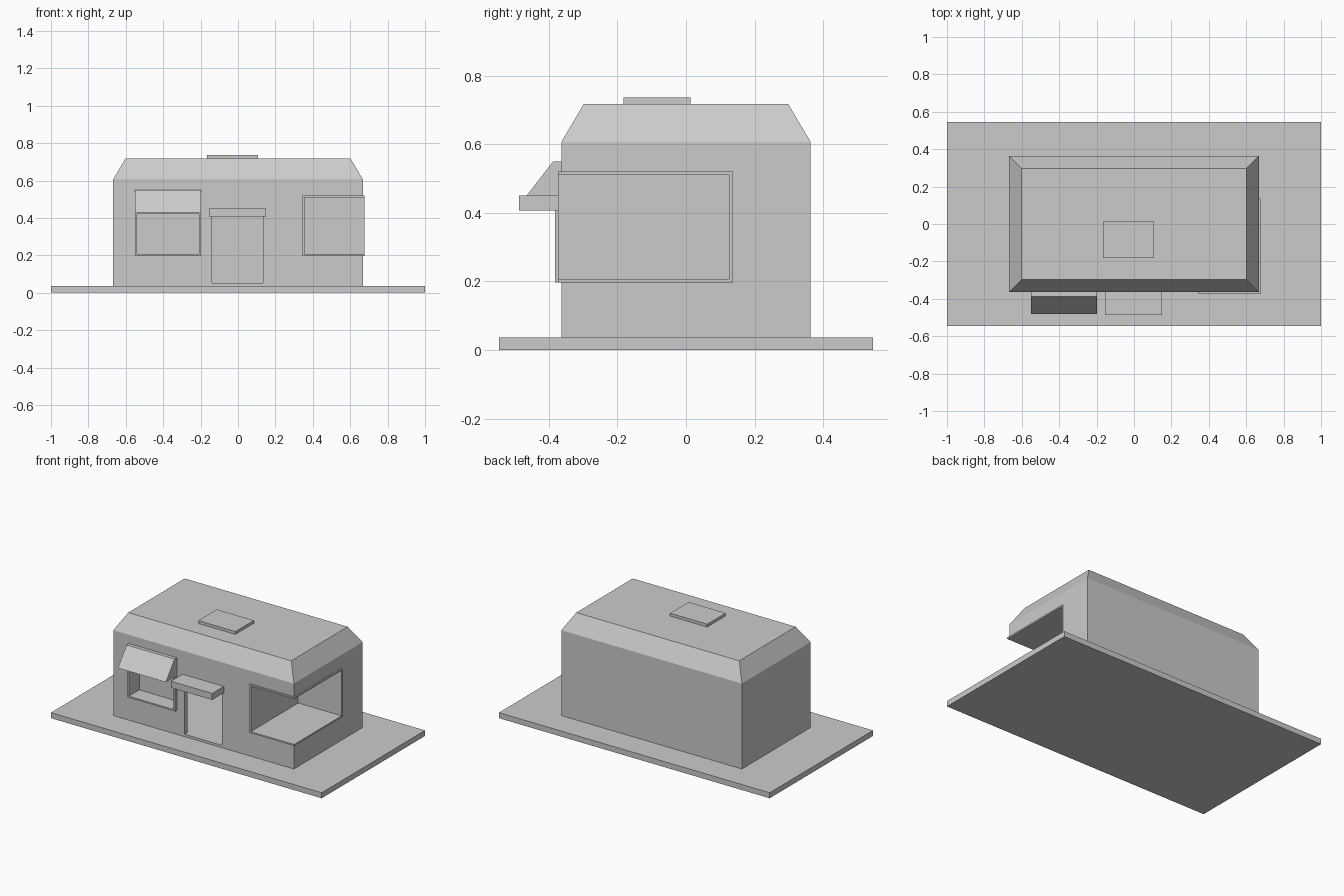
import bpy
import bmesh

old = bpy.data.objects.get("Cube")
if old:
    bpy.data.objects.remove(old, do_unlink=True)

grey = bpy.data.materials.new("plain grey")
grey.use_nodes = True
COLOUR = (0.6, 0.6, 0.6, 1)
grey.diffuse_color = COLOUR
grey.node_tree.nodes["Principled BSDF"].inputs["Base Color"].default_value = COLOUR


def finish(name, bm):
    bmesh.ops.recalc_face_normals(bm, faces=bm.faces)
    mesh = bpy.data.meshes.new(name)
    bm.to_mesh(mesh)
    bm.free()
    mesh.materials.append(grey)
    obj = bpy.data.objects.new(name, mesh)
    bpy.context.collection.objects.link(obj)
    return obj


def box(name, x, y, z):
    """Box between the given (low, high) limits."""
    bm = bmesh.new()
    bmesh.ops.create_cube(bm, size=1)
    for v in bm.verts:
        v.co = [lim[0] if c < 0 else lim[1] for c, lim in zip(v.co, (x, y, z))]
    return finish(name, bm)


def cut(target, cutter):
    mod = target.modifiers.new("cut", "BOOLEAN")
    mod.operation = "DIFFERENCE"
    mod.solver = "EXACT"
    mod.object = cutter
    bpy.context.view_layer.objects.active = target
    bpy.ops.object.modifier_apply(modifier=mod.name)
    bpy.data.objects.remove(cutter, do_unlink=True)


# Ground slab
box("ground_slab", (-1, 1), (-0.545, 0.545), (0, 0.037))

# House body: walls with a bevelled flat roof
WX, WY, RX, RY = 0.667, 0.363, 0.602, 0.298
bm = bmesh.new()
rings = []
for hx, hy, z in ((WX, WY, 0.03), (WX, WY, 0.607), (RX, RY, 0.717)):
    rings.append([bm.verts.new((sx * hx, sy * hy, z))
                  for sx, sy in ((-1, -1), (1, -1), (1, 1), (-1, 1))])
for low, high in zip(rings, rings[1:]):
    for i in range(4):
        j = (i + 1) % 4
        bm.faces.new((low[i], low[j], high[j], high[i]))
bm.faces.new(rings[0])
bm.faces.new(rings[-1])
house = finish("house_body", bm)

# Hollow room, doorway and window openings
WALL = 0.03
cut(house, box("room_cutter", (-WX + WALL, WX - WALL), (-WY + WALL, WY - WALL), (0.053, 0.58)))
cut(house, box("door_cutter", (-0.14, 0.135), (-0.5, -0.2), (0.053, 0.41)))
cut(house, box("corner_cutter", (0.35, 0.9), (-0.6, 0.13), (0.202, 0.515)))
cut(house, box("window_cutter", (-0.545, -0.205), (-0.6, -0.2), (0.202, 0.425)))

# Corner display window: a box lining open to the front and side
T = 0.01
corner = box("corner_window_lining", (0.346, 0.676), (-0.373, 0.137), (0.197, 0.52))
cut(corner, box("corner_hollow", (0.346 + T, 0.9), (-0.6, 0.137 - T), (0.197 + T, 0.52 - T)))

# Front window: a shallow box lining open to the front
window = box("front_window_lining", (-0.55, -0.198), (-0.381, -0.26), (0.197, 0.43))
cut(window, box("window_hollow", (-0.55 + T, -0.198 - T), (-0.6, -0.26 - T), (0.197 + T, 0.43 - T)))

# Sloped awning over the front window
bm = bmesh.new()
profile = ((-0.36, 0.43), (-0.48, 0.43), (-0.388, 0.549), (-0.36, 0.549))
face = bm.faces.new([bm.verts.new((-0.551, y, z)) for y, z in profile])
side = bmesh.ops.extrude_face_region(bm, geom=[face])
bmesh.ops.translate(bm, vec=(0.354, 0, 0),
                    verts=[g for g in side["geom"] if isinstance(g, bmesh.types.BMVert)])
finish("window_awning", bm)

# Door canopy and roof hatch
box("door_canopy", (-0.156, 0.15), (-0.486, -0.36), (0.407, 0.45))
box("roof_hatch", (-0.166, 0.108), (-0.182, 0.013), (0.71, 0.736))
